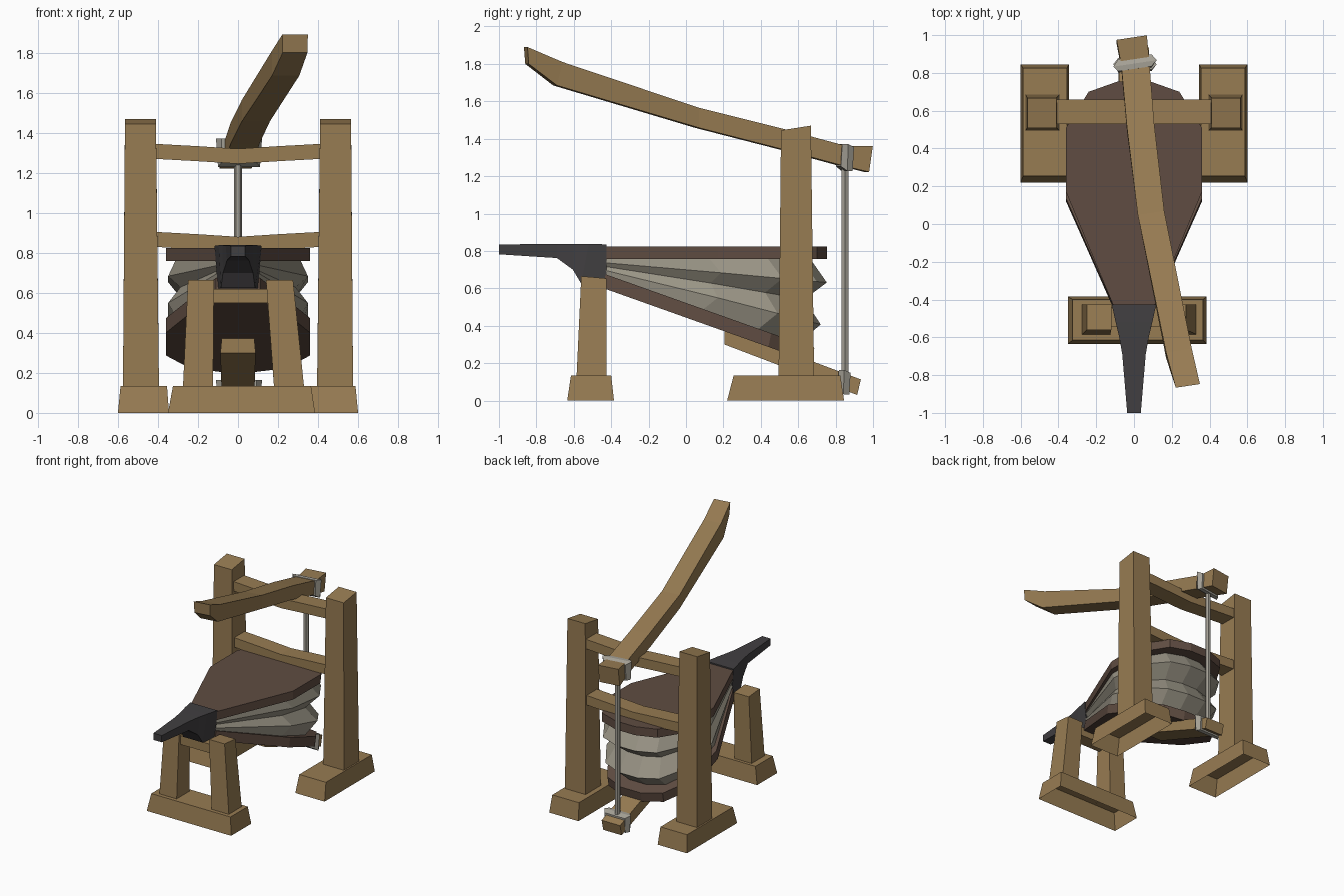
import bpy, bmesh, math
from mathutils import Vector

if "Cube" in bpy.data.objects:
    bpy.data.objects.remove(bpy.data.objects["Cube"])


def material(name, rgb):
    m = bpy.data.materials.new(name)
    m.diffuse_color = (*rgb, 1)
    m.use_nodes = True
    m.node_tree.nodes["Principled BSDF"].inputs["Base Color"].default_value = m.diffuse_color
    return m


WOOD = material("oak wood", (0.31, 0.20, 0.085))
BOARD = material("dark brown board", (0.115, 0.073, 0.054))
LEATHER = material("grey leather", (0.32, 0.295, 0.235))
ROPE = material("pale rope", (0.37, 0.35, 0.30))
IRON = material("dark iron", (0.053, 0.050, 0.053))


def loft(name, rings, mat, cap_start=True, cap_end=True):
    """Skin a list of closed rings that share the same point count."""
    bm = bmesh.new()
    rows = [[bm.verts.new(p) for p in r] for r in rings]
    n = len(rows[0])
    for a, b in zip(rows, rows[1:]):
        for i in range(n):
            j = (i + 1) % n
            bm.faces.new((a[i], a[j], b[j], b[i]))
    if cap_start:
        bm.faces.new(rows[0][::-1])
    if cap_end:
        bm.faces.new(rows[-1])
    bmesh.ops.recalc_face_normals(bm, faces=bm.faces)
    me = bpy.data.meshes.new(name)
    bm.to_mesh(me)
    # open shells: make sure faces point away from the centre
    if not (cap_start and cap_end):
        c = sum((v.co for v in me.vertices), Vector()) / len(me.vertices)
        if sum((p.center - c).dot(p.normal) * p.area for p in me.polygons) < 0:
            me.flip_normals()
    bm.free()
    ob = bpy.data.objects.new(name, me)
    me.materials.append(mat)
    bpy.context.collection.objects.link(ob)
    return ob


def rect(x0, x1, y0, y1, z, slope=0):
    return [(x0, y0, z), (x1, y0, z), (x1, y1, z + slope), (x0, y1, z + slope)]


def beam(name, secs, mat, skew=0):
    """Bar along y; section = (y top, z top, y bottom, z bottom, x centre, half width top, bottom)."""
    rings = []
    for yt, zt, yb, zb, x, wt, wb in secs:
        rings.append([(x - wb, yb - skew * wb, zb), (x + wb, yb + skew * wb, zb),
                      (x + wt, yt + skew * wt, zt), (x - wt, yt - skew * wt, zt)])
    return loft(name, rings, mat)


# --- side frame: feet and posts, mirrored left and right
for side, s in (("left", -1), ("right", 1)):
    loft(side + "_foot", [rect(s * 0.60, s * 0.345, 0.22, 0.845, 0),
                          rect(s * 0.587, s * 0.355, 0.255, 0.825, 0.135)], WOOD, cap_start=False)
    loft(side + "_post", [rect(s * 0.575, s * 0.395, 0.495, 0.685, 0.13),
                          rect(s * 0.565, s * 0.41, 0.508, 0.668, 1.445, 0.025)], WOOD)

# --- sagging cross rails
for name, z in (("upper_rail", 1.345), ("lower_rail", 0.905)):
    rings = []
    for x, d in ((-0.42, 0), (-0.2, -0.012), (0, -0.025), (0.2, -0.012), (0.42, 0)):
        rings.append([(x, 0.53, z + d - 0.075), (x, 0.66, z + d - 0.075),
                      (x, 0.66, z + d), (x, 0.53, z + d)])
    loft(name, rings, WOOD)

# --- front stand
loft("front_foot", [rect(-0.35, 0.385, -0.635, -0.385, 0),
                    rect(-0.325, 0.365, -0.615, -0.40, 0.135)], WOOD, cap_start=False)
loft("front_left_leg", [rect(-0.275, -0.125, -0.585, -0.425, 0.13),
                        rect(-0.25, -0.12, -0.56, -0.425, 0.665, -0.012)], WOOD)
loft("front_right_leg", [rect(0.18, 0.33, -0.585, -0.425, 0.13),
                         rect(0.14, 0.275, -0.56, -0.425, 0.665, -0.012)], WOOD)
loft("front_crossbar", [rect(-0.15, 0.17, -0.545, -0.44, 0.55),
                        rect(-0.15, 0.17, -0.545, -0.44, 0.62)], WOOD)

# --- bellows: outline measured from the hinge at the nozzle
HINGE_Y = -0.43
HALF = [(0.11, 0.0), (0.36, 0.60), (0.36, 0.94), (0.24, 1.13), (0.085, 1.185)]
OUTLINE = HALF + [(-x, d) for x, d in reversed(HALF)]
PITCH = math.radians(19.6)


def sheet(z, pitch, scale=1.0):
    pts = []
    for x, d in OUTLINE:
        d *= 1 - (1 - scale) * 0.6
        pts.append(Vector((x * scale, HINGE_Y + d * math.cos(pitch), z - d * math.sin(pitch))))
    return pts


loft("top_board", [sheet(0.758, 0), sheet(0.825, 0)], BOARD)
low = sheet(0.675, PITCH)
loft("bottom_board", [low, [p - Vector((0, 0.015, 0.073)) for p in low]], BOARD)

# pleated leather fanning between the boards
pleats = []
for t, scale in ((0, 0.87), (0.27, 0.97), (0.5, 0.80), (0.74, 0.97), (1, 0.87)):
    a, b = sheet(0.76, 0, scale), sheet(0.673, PITCH, scale)
    pleats.append([p.lerp(q, t) + Vector((0, 0.05 * math.sin(math.pi * t) * (p.y > 0), 0))
                   for p, q in zip(a, b)])
loft("pleated_leather", pleats, LEATHER)

# --- nozzle
beam("nozzle", [(-1.0, 0.835, -1.0, 0.782, 0, 0.036, 0.036),
                (-0.69, 0.837, -0.69, 0.762, 0, 0.062, 0.055),
                (-0.60, 0.838, -0.605, 0.70, 0, 0.078, 0.075),
                (-0.52, 0.838, -0.56, 0.625, 0, 0.097, 0.085),
                (-0.425, 0.835, -0.425, 0.62, 0, 0.118, 0.10)], IRON)

# --- long pump handle on the upper rail
beam("pump_handle", [(-0.857, 1.89, -0.85, 1.80, 0.285, 0.064, 0.062),
                     (-0.67, 1.81, -0.70, 1.685, 0.238, 0.068, 0.068),
                     (0.06, 1.565, 0.06, 1.458, 0.09, 0.07, 0.07),
                     (0.52, 1.45, 0.50, 1.345, 0.035, 0.072, 0.072),
                     (0.85, 1.36, 0.83, 1.255, 0.007, 0.074, 0.074),
                     (0.987, 1.362, 0.967, 1.222, -0.012, 0.08, 0.08)], WOOD, skew=0.15)

# --- lower lever under the bottom board
beam("lower_lever", [(0.205, 0.385, 0.205, 0.30, 0, 0.08, 0.088),
                     (0.935, 0.113, 0.915, 0.03, 0, 0.08, 0.08)], WOOD)

# --- rope and its two bindings
for name, x, y, zt, zb, tilt, skew in (("upper_binding", 0.005, 0.85, 1.367, 1.24, -0.012, 0.15),
                                       ("lower_binding", 0.005, 0.845, 0.16, 0.045, -0.012, 0.0)):
    beam(name, [(y - 0.028, zt - tilt * 0.3, y - 0.035, zb - tilt, x, 0.088, 0.088),
                (y, zt + 0.004, y - 0.003, zb - 0.012, x, 0.115, 0.105),
                (y + 0.035, zt + tilt, y + 0.028, zb + tilt, x, 0.088, 0.088)], ROPE, skew)
ring = [(0.021 * math.cos(k * math.pi / 3), 0.85 + 0.021 * math.sin(k * math.pi / 3)) for k in range(6)]
loft("rope", [[(x, y, z) for x, y in ring] for z in (0.13, 1.26)], ROPE)
